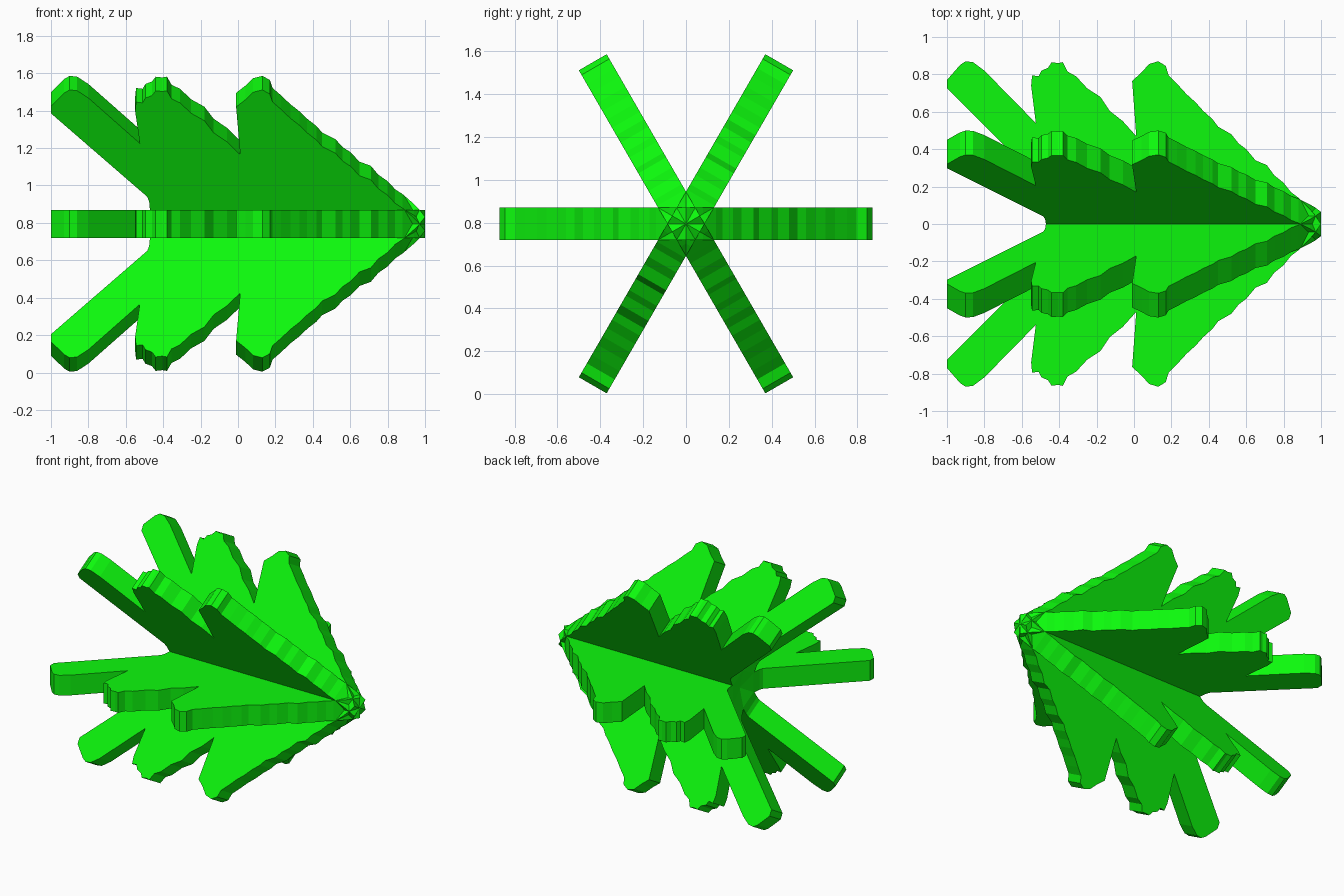
import bpy, bmesh, math
from mathutils import Matrix

if "Cube" in bpy.data.objects:
    bpy.data.objects.remove(bpy.data.objects["Cube"])

THICK = 0.15
CENTER_Z = 0.795

# Half outline of one leaf slab: (x, distance from the long axis), tip to root
HALF = [
    (0.97, 0.045), (0.94, 0.08), (0.88, 0.14), (0.84, 0.17),
    (0.80, 0.22), (0.75, 0.26), (0.71, 0.315), (0.65, 0.34), (0.60, 0.40),
    (0.56, 0.43), (0.52, 0.48), (0.45, 0.52), (0.42, 0.56), (0.37, 0.605),
    (0.33, 0.65), (0.28, 0.695), (0.23, 0.75), (0.185, 0.795), (0.17, 0.845),
    (0.13, 0.87), (0.08, 0.855), (0.04, 0.81), (-0.01, 0.765),
    (0.012, 0.47),                                             # first notch
    (-0.06, 0.55), (-0.13, 0.605), (-0.18, 0.68), (-0.25, 0.725),
    (-0.31, 0.79), (-0.355, 0.815), (-0.38, 0.865), (-0.405, 0.86),
    (-0.44, 0.865), (-0.46, 0.835), (-0.495, 0.82), (-0.51, 0.79), (-0.545, 0.795),
    (-0.55, 0.74), (-0.525, 0.54),                             # second notch
    (-0.80, 0.82), (-0.86, 0.865), (-0.90, 0.87), (-0.93, 0.85),
    (-1.0, 0.77), (-1.0, 0.725),
    (-0.485, 0.21), (-0.475, 0.18), (-0.47, 0.12),
]
TIP, ROOT = (1.0, 0.0), (-0.44, 0.0)

leaf = bpy.data.materials.new("leaf_green")
leaf.diffuse_color = (0.004, 0.95, 0.004, 1)
leaf.use_nodes = True
leaf.node_tree.nodes["Principled BSDF"].inputs["Base Color"].default_value = leaf.diffuse_color


def leaf_slab(name, angle):
    bm = bmesh.new()
    outline = [TIP] + HALF + [ROOT] + [(x, -r) for x, r in reversed(HALF)]
    verts = [bm.verts.new((x, r, -THICK / 2)) for x, r in outline]
    face = bm.faces.new(verts)
    ext = bmesh.ops.extrude_face_region(bm, geom=[face])
    moved = [g for g in ext["geom"] if isinstance(g, bmesh.types.BMVert)]
    bmesh.ops.translate(bm, verts=moved, vec=(0, 0, THICK))
    bmesh.ops.recalc_face_normals(bm, faces=bm.faces)
    bm.transform(Matrix.Translation((0, 0, CENTER_Z)) @ Matrix.Rotation(angle, 4, 'X'))
    mesh = bpy.data.meshes.new(name)
    bm.to_mesh(mesh)
    bm.free()
    mesh.materials.append(leaf)
    obj = bpy.data.objects.new(name, mesh)
    bpy.context.collection.objects.link(obj)


# Three full slabs crossing on the long axis make six fronds
for i, name in enumerate(["level_leaf", "rising_leaf", "falling_leaf"]):
    leaf_slab(name, math.radians(60 * i))
